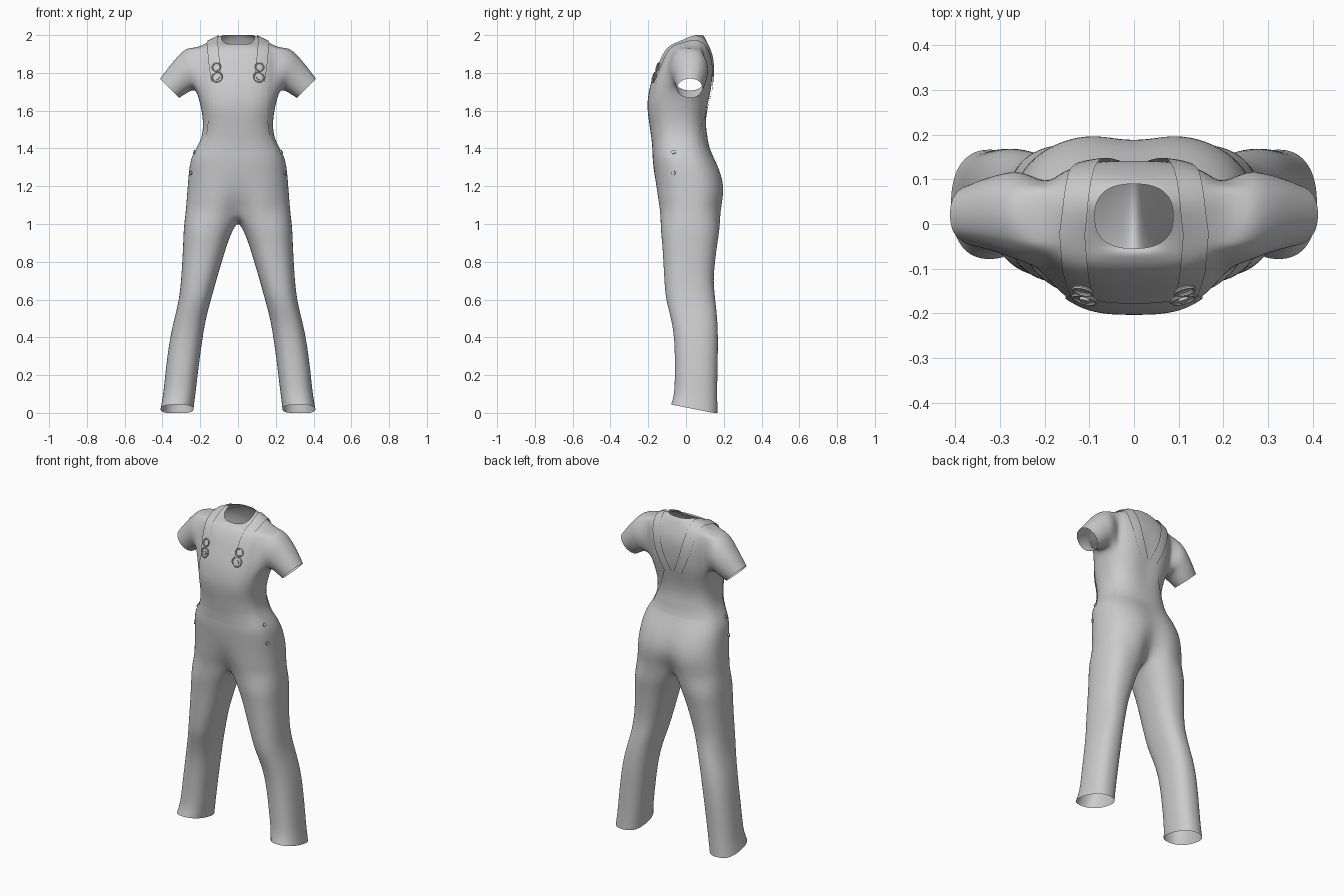
import bpy, bmesh, math
from mathutils import Vector
from mathutils.bvhtree import BVHTree

if "Cube" in bpy.data.objects:
    bpy.data.objects.remove(bpy.data.objects["Cube"])

K, M = 17, 5  # points on a half-torso arc, points across the crotch


def spow(v, e):
    return math.copysign(abs(v) ** e, v)


def finish(name, bm, angle=60):
    bmesh.ops.recalc_face_normals(bm, faces=bm.faces)
    me = bpy.data.meshes.new(name)
    bm.to_mesh(me)
    bm.free()
    ob = bpy.data.objects.new(name, me)
    bpy.context.collection.objects.link(ob)
    bpy.ops.object.select_all(action='DESELECT')
    ob.select_set(True)
    bpy.context.view_layer.objects.active = ob
    bpy.ops.object.shade_smooth_by_angle(angle=math.radians(angle))
    return ob


def bridge(bm, a, b, closed=False, skip=()):
    n = len(a)
    for i in range(n if closed else n - 1):
        if i not in skip:
            j = (i + 1) % n
            bm.faces.new((a[i], a[j], b[j], b[i]))


# Torso sections: z, half width, front y, back y, front crease, back crease
torso = [
    (1.07, .277, -.150, .197, .06, .07), (1.13, .273, -.158, .206, .03, .04),
    (1.20, .267, -.164, .210, .01, .02), (1.28, .261, -.171, .188, 0, .012),
    (1.35, .250, -.178, .152, 0, .005), (1.40, .222, -.178, .125, 0, 0),
    (1.46, .190, -.179, .108, 0, 0), (1.54, .183, -.191, .102, 0, .005),
    (1.62, .197, -.207, .118, .005, .01), (1.70, .217, -.194, .138, 0, .01),
    (1.76, .222, -.178, .144, 0, .008), (1.82, .226, -.155, .147, 0, .005),
    (1.88, .226, -.133, .142, 0, 0), (1.93, .222, -.102, .126, 0, 0),
    (1.957, .165, -.080, .112, 0, 0), (1.975, .115, -.066, .100, 0, 0),
    (1.98, .088, -.055, .090, 0, 0)]
# Leg sections: z, inner x, outer x, front y, back y
legs = [
    (.98, .022, .289, -.137, .182), (.90, .055, .291, -.127, .167),
    (.80, .085, .296, -.121, .155), (.70, .115, .302, -.116, .145),
    (.60, .142, .313, -.108, .156), (.52, .165, .332, -.085, .165),
    (.40, .188, .362, -.060, .172), (.20, .213, .387, -.060, .167),
    (.10, .225, .396, -.062, .166), (.02, .235, .411, -.080, .168)]
# Sleeve sections: top x, top z, bottom x, bottom z, front y, back y
sleeve = [
    (.268, 1.937, .236, 1.708, -.088, .127), (.315, 1.895, .262, 1.697, -.072, .120),
    (.362, 1.838, .286, 1.682, -.060, .110), (.413, 1.770, .310, 1.667, -.050, .092)]

# Clothing shell: one half, mirrored
bm = bmesh.new()
rows = []
for r, (z, w, yf, yb, cf, cb) in enumerate(torso):
    row = []
    for i in range(K):
        t = math.pi * i / (K - 1)
        x = w * max(0, math.sin(t)) ** .8 if 0 < i < K - 1 else 0
        y = (yf + yb) / 2 - (yb - yf) / 2 * spow(math.cos(t), .8)
        y += (cf if i < K / 2 else -cb) * math.exp(-(x / .06) ** 2)
        zz = z
        if r >= len(torso) - 3:  # neckline lower at the front
            k = (r - len(torso) + 4) / 3
            zz += k * (-.03 + .05 * min(1, max(0, (y + .055) / .1)))
        row.append(bm.verts.new((x, y, zz)))
    rows.append(row)
R0, R1, C0, C1 = 9, 13, 5, 11  # armhole block in the torso grid
for r in range(len(rows) - 1):
    bridge(bm, rows[r], rows[r + 1], skip=range(C0, C1) if R0 <= r < R1 else ())

# Sleeve grows from the armhole
hole = ([rows[R0][c] for c in range(C0, C1)] + [rows[r][C1] for r in range(R0, R1)]
        + [rows[R1][c] for c in range(C1, C0, -1)] + [rows[r][C0] for r in range(R1, R0, -1)])
angs = [math.atan2((v.co.z - 1.815) / .115, (v.co.y - .015) / .1) for v in hole]
prev = hole
for tx, tz, bx, bz, yf, yb in sleeve:
    ring = []
    for a in angs:
        k = (math.sin(a) + 1) / 2
        ring.append(bm.verts.new((bx + (tx - bx) * k, (yf + yb) / 2 + (yb - yf) / 2 * math.cos(a),
                                  bz + (tz - bz) * k)))
    bridge(bm, prev, ring, True)
    prev = ring

# Crotch seam and trouser leg
f, b = rows[0][0].co, rows[0][-1].co
crotch = []
for j in range(1, M + 1):
    t = j / (M + 1)
    crotch.append(bm.verts.new((0, b.y + (f.y - b.y) * t, 1.07 - .065 * math.sin(math.pi * t))))
prev = rows[0] + crotch
phis = [-45 + 270 * i / (K - 1) for i in range(K)] + [225 + 90 * j / (M + 1) for j in range(1, M + 1)]
for n, (z, xi, xo, yf, yb) in enumerate(legs):
    ring = []
    for p in phis:
        p = math.radians(p)
        x = (xi + xo) / 2 + (xo - xi) / 2 * spow(math.sin(p), .85)
        y = (yf + yb) / 2 - (yb - yf) / 2 * spow(math.cos(p), .85)
        tilt = .02 - .2 * (y - .044) - .02 if n == len(legs) - 1 else 0
        ring.append(bm.verts.new((x, y, max(0, z + tilt))))
    bridge(bm, prev, ring, True)
    prev = ring
body = finish("shirt_and_trousers", bm)
mir = body.modifiers.new("mirror", 'MIRROR')
mir.merge_threshold = .002
sub = body.modifiers.new("smooth", 'SUBSURF')
sub.levels = sub.render_levels = 2

bpy.context.view_layer.update()
tree = BVHTree.FromObject(body, bpy.context.evaluated_depsgraph_get())


def cast(origin, direction, lift):
    hit, nor, _, _ = tree.ray_cast(Vector(origin), Vector(direction))
    if hit is None:
        return None, None
    if nor.dot(Vector(direction)) > 0:
        nor = -nor
    return hit + nor * lift, nor


def patch(name, grid):
    # cloth overlay from a grid of surface points
    bm = bmesh.new()
    vs = [[bm.verts.new(p) if p else None for p in row] for row in grid]
    for a, b in zip(vs, vs[1:]):
        for i in range(len(a) - 1):
            q = (a[i], a[i + 1], b[i + 1], b[i])
            if all(q):
                bm.faces.new(q)
    return finish(name, bm)


def lerp_table(tab, v):
    for (a, p), (b, q) in zip(tab, tab[1:]):
        if v <= b:
            return p + (q - p) * max(0, (v - a) / (b - a))
    return tab[-1][1]


# Bib and back panel: edge half widths by height
panels = {
    "front_bib": (-1, [(1.38, .190), (1.46, .165), (1.58, .150), (1.70, .150), (1.77, .138)]),
    "back_panel": (1, [(1.40, .190), (1.46, .160), (1.56, .105), (1.68, .058)])}
for name, (s, tab) in panels.items():
    grid = []
    for r in range(21):
        z = tab[0][0] + (tab[-1][0] - tab[0][0]) * r / 20
        w = lerp_table(tab, z)
        lift = .005 * min(1, r / 5)
        grid.append([cast((w * (c / 12 - 1), s, z), (0, -s, 0), lift)[0] for c in range(25)])
    patch(name, grid)

# Shoulder straps swept round the side-view plane
strap_x = [(10, .110), (50, .125), (85, .137), (120, .115), (205, .028)]
for s, side in ((1, "left"), (-1, "right")):
    grid = []
    for a in range(10, 206, 5):
        d = Vector((0, -math.cos(math.radians(a)), math.sin(math.radians(a))))
        x = lerp_table(strap_x, a)
        grid.append([cast(Vector((s * (x + o), 0, 1.72)) + d * .7, -d, .008)[0]
                     for o in (-.028, -.014, 0, .014, .028)])
    patch(side + "_strap", grid)


def fitting(name, kind, origin, direction, r, lift):
    p, n = cast(origin, direction, lift)
    rot = n.to_track_quat('Z', 'Y').to_euler()
    if kind == 'ring':
        bpy.ops.mesh.primitive_torus_add(major_radius=r, minor_radius=.004, major_segments=16,
                                         minor_segments=6, location=p, rotation=rot)
    else:
        bpy.ops.mesh.primitive_cylinder_add(vertices=12, radius=r, depth=.008, location=p, rotation=rot)
    bpy.context.object.name = name
    bpy.ops.object.shade_smooth_by_angle(angle=math.radians(40))


# Strap buckles and hip buttons
for s, side in ((1, "left"), (-1, "right")):
    fitting(side + "_buckle_top", 'ring', (s * .112, -1, 1.828), (0, 1, 0), .022, .011)
    fitting(side + "_buckle_bottom", 'ring', (s * .108, -1, 1.775), (0, 1, 0), .027, .010)
    fitting(side + "_bib_button", 'disc', (s * .108, -1, 1.772), (0, 1, 0), .012, .010)
    for z in (1.38, 1.27):
        fitting(side + "_hip_button", 'disc', (s, -.065, z), (-s, 0, 0), .011, .003)
